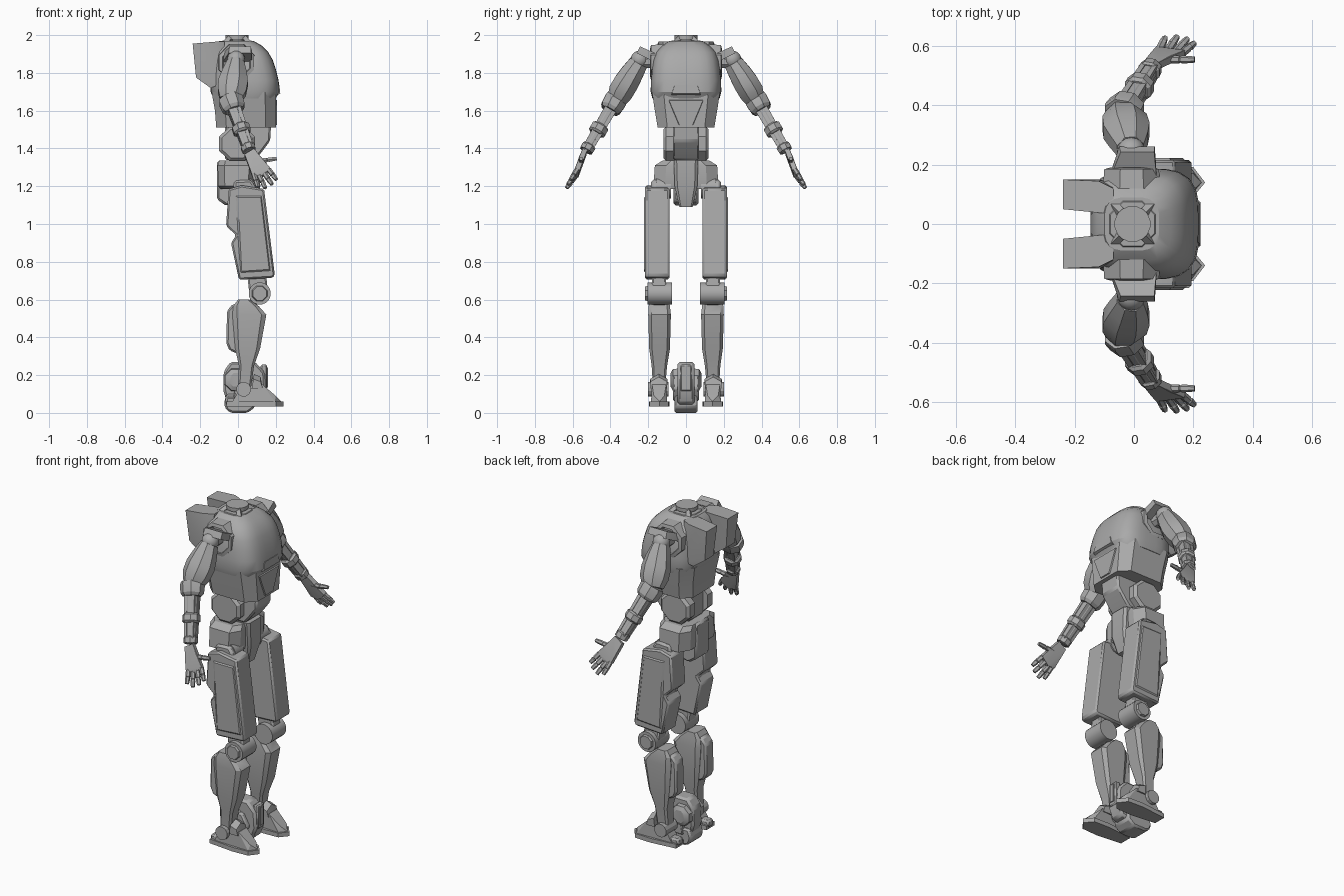
import bpy, bmesh, math
from mathutils import Vector as V

grey = bpy.data.materials.new("armour grey")
grey.diffuse_color = (0.4, 0.4, 0.4, 1)


def finish(name, bm, mirror=False, bevel=0):
    bmesh.ops.recalc_face_normals(bm, faces=bm.faces)
    me = bpy.data.meshes.new(name)
    bm.to_mesh(me)
    bm.free()
    me.materials.append(grey)
    ob = bpy.data.objects.new(name, me)
    bpy.context.collection.objects.link(ob)
    if bevel:
        b = ob.modifiers.new("bevel", 'BEVEL')
        b.width, b.segments, b.limit_method = bevel, 1, 'ANGLE'
    if mirror:
        m = ob.modifiers.new("mirror", 'MIRROR')
        m.use_axis = (False, True, False)
        m.use_mirror_merge = False
    return ob


def hull(name, pts, mirror=True, bevel=0):
    bm = bmesh.new()
    for p in pts:
        bm.verts.new(p)
    bmesh.ops.convex_hull(bm, input=bm.verts[:])
    bmesh.ops.dissolve_limit(bm, angle_limit=0.02, verts=bm.verts[:], edges=bm.edges[:])
    return finish(name, bm, mirror, bevel)


def skin(name, rings, mirror=False, bevel=0):
    bm = bmesh.new()
    vs = [[bm.verts.new(p) for p in r] for r in rings]
    n = len(vs[0])
    for a, b in zip(vs, vs[1:]):
        for i in range(n):
            bm.faces.new((a[i], a[(i + 1) % n], b[(i + 1) % n], b[i]))
    bm.faces.new(vs[0])
    bm.faces.new(vs[-1])
    return finish(name, bm, mirror, bevel)


def loft(name, secs, mirror=False, n=8, power=3.5, cut=0.25):
    """Sections (z, x0, x1, y0, y1): cut-corner boxes, or rounded boxes when n > 8."""
    rings = []
    for z, x0, x1, y0, y1 in secs:
        cx, cy, a, b = (x0 + x1) / 2, (y0 + y1) / 2, (x1 - x0) / 2, (y1 - y0) / 2
        if n == 8:
            k = 1 - 2 * cut
            uv = [(1, -k), (1, k), (k, 1), (-k, 1), (-1, k), (-1, -k), (-k, -1), (k, -1)]
        else:
            uv = []
            for i in range(n):
                c, s = math.cos(math.tau * i / n), math.sin(math.tau * i / n)
                r = (abs(c) ** power + abs(s) ** power) ** (-1 / power)
                uv.append((c * r, s * r))
        rings.append([(cx + u * a, cy + v * b, z) for u, v in uv])
    return skin(name, rings, mirror)


def tube(name, stations, mirror=True, n=8):
    """Stations (point, half width, half depth) along one axis."""
    d = (V(stations[-1][0]) - V(stations[0][0])).normalized()
    ref = V((1, 0, 0)) if abs(d.x) < 0.9 else V((0, 0, 1))
    u = (ref - d * ref.dot(d)).normalized()
    v = d.cross(u)
    k = 1 / math.cos(math.pi / n)
    return skin(name, [[V(p) + u * (a * k * math.cos((i + .5) * math.tau / n))
                        + v * (b * k * math.sin((i + .5) * math.tau / n)) for i in range(n)]
                       for p, a, b in stations], mirror)


def prism(name, xz, y0, y1, mirror=True, bevel=0):
    return skin(name, [[(x, y, z) for x, z in xz] for y in (y0, y1)], mirror, bevel)


def box(x0, x1, y0, y1, z0, z1):
    return [(x, y, z) for x in (x0, x1) for y in (y0, y1) for z in (z0, z1)]


# Chest shell and lower torso
loft("chest_shell", [(z, a, b, -h, h) for z, a, b, h in (
    (1.665, -.13, .20, .178), (1.70, -.145, .22, .187), (1.76, -.147, .215, .186),
    (1.82, -.147, .20, .18), (1.87, -.146, .183, .172), (1.91, -.14, .16, .158),
    (1.945, -.125, .125, .125), (1.968, -.10, .085, .09))], n=32)
loft("lower_torso", [(1.51, -.115, .2, -.15, .15), (1.60, -.122, .2, -.165, .165),
                     (1.70, -.14, .2, -.18, .18)], cut=.17)
hull("belly_plate", [(x, s * y, z) for s in (1, -1) for x, y, z in (
    (.19, .04, 1.52), (.19, .095, 1.66), (.207, .035, 1.525), (.207, .09, 1.655))], False)
hull("chest_ridge", [(x, s * y, z) for s in (1, -1) for x, y, z in (
    (.2, .08, 1.68), (.2, .06, 1.74), (.224, .075, 1.69), (.219, .06, 1.735))], False)
# Back thrusters
hull("back_fin", [(x, y, z) for x, z, ya, yb in (
    (-.24, 1.955, .05, .15), (-.222, 1.775, .06, .14), (-.145, 1.72, .06, .14),
    (-.07, 1.967, .035, .12), (-.12, 1.965, .038, .145), (-.09, 1.74, .06, .15)) for y in (ya, yb)])
# Neck
tube("neck_collar", [((-.005, 0, 1.94), .1, .1), ((-.005, 0, 1.972), .075, .075)], False)
tube("neck", [((-.005, 0, 1.95), .045, .045), ((-.005, 0, 1.985), .035, .035)], False, 16)
tube("neck_disc", [((-.005, 0, 1.978), .06, .06), ((-.005, 0, 2.0), .06, .06)], False, 16)
for i, sx in enumerate((1, -1)):
    tube(f"neck_strut_{i}", [((-.005 + sx * .035, .035, 1.985), .012, .012),
                             ((-.005 + sx * .064, .064, 1.955), .012, .012)], True, 4)

# Shoulder: socket, top plate, ball
skin("shoulder_socket", [[(-.008 + r * math.cos((i + .5) * math.pi / 4), y,
                           1.855 + r * math.sin((i + .5) * math.pi / 4)) for i in range(8)]
                         for r, y in ((.105, .12), (.1, .185), (.08, .19), (.07, .165))], True)
hull("shoulder_plate", [(-.095, .12, 1.885), (.08, .12, 1.885), (-.09, .14, 1.845), (.075, .14, 1.845),
                        (-.045, .243, 1.94), (.068, .243, 1.94), (-.05, .262, 1.905), (.07, .262, 1.905)])
bm = bmesh.new()
bmesh.ops.create_uvsphere(bm, u_segments=16, v_segments=10, radius=.048)
bmesh.ops.translate(bm, verts=bm.verts, vec=(-.01, .245, 1.87))
finish("shoulder_ball", bm, True)
tube("shoulder_axle", [((-.01, .15, 1.86), .035, .035), ((-.01, .25, 1.86), .035, .035)])

# Arm: upper arm, elbow, ribbed forearm, wrist
tube("upper_arm", [((-.012, .25, 1.855), .045, .05), ((-.018, .285, 1.80), .065, .06),
                   ((-.025, .315, 1.75), .078, .066), ((-.032, .345, 1.70), .075, .066),
                   ((-.04, .368, 1.655), .055, .052)])
E, W = V((-.04, .37, 1.66)), V((.06, .53, 1.385))


def arm(t):
    return E.lerp(W, t)


tube("elbow_cuff", [(arm(-.02), .058, .058), (arm(.03), .064, .06), (arm(.17), .06, .056),
                    (arm(.22), .048, .045)])
tube("forearm", [(arm(.1), .034, .034), (arm(1), .026, .026)], n=12)
tube("forearm_ring", [(arm(.5), .036, .036), (arm(.53), .046, .046), (arm(.63), .046, .046),
                      (arm(.66), .036, .036)])
tube("wrist_ring", [(arm(.88), .03, .03), (arm(.9), .037, .037), (arm(.99), .035, .035)])
axis = (W - E).normalized()
side = (V((1, 0, 0)) - axis * axis.x).normalized()
for i in range(4):
    a = (i + .5) * math.pi / 2
    off = (side * math.cos(a) + axis.cross(side) * math.sin(a)) * .033
    tube(f"forearm_rib_{i}", [(arm(.18) + off, .01, .01), (arm(.92) + off * .85, .008, .008)], n=4)

# Hand
nrm = V((0, .9, .4)) * .013
hull("palm", [V(p) + nrm * s for s in (1, -1) for p in (
    (.035, .54, 1.365), (.085, .535, 1.395), (.12, .555, 1.35), (.172, .575, 1.29),
    (.125, .582, 1.25), (.075, .588, 1.255), (.055, .565, 1.31))])
fingers = (((.085, .586, 1.262), (.105, .628, 1.197)), ((.112, .582, 1.258), (.145, .632, 1.19)),
           ((.14, .58, 1.268), (.18, .625, 1.21)), ((.163, .577, 1.288), (.203, .61, 1.235)),
           ((.1, .555, 1.332), (.205, .555, 1.346)))
for i, (a, b) in enumerate(fingers):
    a, b = V(a), V(b)
    tube(f"finger_{i}", [(a, .012, .012), (a.lerp(b, .5), .012, .012), (a.lerp(b, .53), .009, .009),
                         (a.lerp(b, .6), .012, .012), (b, .009, .009)], n=6)

# Waist
tube("waist_drum", [((-.005, .06, 1.425), .095, .09), ((-.005, .105, 1.425), .095, .09),
                    ((-.005, .12, 1.425), .08, .075)])
prism("waist_core", [(-.07, 1.34), (.09, 1.34), (.125, 1.38), (.17, 1.44), (.175, 1.52), (-.07, 1.52)],
      -.07, .07, False, .01)
# Pelvis
loft("pelvis", [(1.185, -.09, .085, -.12, .12), (1.2, -.105, .09, -.172, .172),
                (1.31, -.108, .095, -.165, .165), (1.335, -.1, .085, -.125, .125)], cut=.18)
loft("groin_guard", [(1.09, .04, .09, -.035, .035), (1.2, .02, .118, -.06, .06),
                     (1.34, .01, .115, -.065, .065)], cut=.12)
prism("tail_guard", [(-.112, 1.335), (-.112, 1.13), (-.06, 1.095), (.05, 1.12), (.05, 1.335)],
      -.065, .065, False, .012)
tube("hip_joint", [((.04, .08, 1.19), .055, .055), ((.04, .16, 1.19), .055, .055)], n=16)

# Thigh
prism("thigh", [(-.05, 1.185), (.02, 1.205), (.138, 1.185), (.195, .73), (.185, .715), (.005, .705),
                (-.037, .90), (-.01, .94), (-.063, .99)], .088, .216, True, .018)
prism("thigh_top", [(-.03, 1.15), (-.02, 1.23), (.07, 1.235), (.12, 1.15)], .105, .185, True, .012)
hull("thigh_side_plate", [(0, .222, 1.14), (.12, .222, 1.14), (.165, .222, .76), (.02, .222, .75),
                          (-.03, .205, 1.16), (.13, .205, 1.16), (.182, .205, .74), (.005, .205, .73)])
# Knee
prism("knee_link", [(.05, .72), (.15, .72), (.16, .63), (.12, .58), (.07, .56), (.06, .63)], .105, .18, True, .008)
tube("knee_drum", [((.115, .075, .632), .058, .058), ((.115, .205, .632), .058, .058)], n=16)
tube("knee_cap", [((.115, .2, .632), .042, .042), ((.115, .217, .632), .036, .036)], n=8)
# Shin and calf
loft("shin", [(.14, .0, .07, .11, .175), (.25, .005, .085, .1, .182), (.34, -.015, .117, .085, .195),
              (.52, -.03, .15, .08, .2), (.565, -.025, .11, .085, .198), (.6, .0, .06, .09, .19)],
     True, cut=.14)
prism("calf_plate", [(-.03, .575), (-.058, .54), (-.062, .37), (-.045, .33), (.01, .31), (.01, .575)],
      .1, .18, True, .01)
# Ankle and foot
tube("ankle_pin", [((.03, .092, .125), .038, .038), ((.03, .2, .125), .038, .038)], n=12)
sole = [(-.06, .105), (-.06, .18), (.1, .197), (.2, .192), (.24, .14), (.2, .092), (.1, .088)]
hull("sole", [(x, y, z) for x, y in sole for z in (.035, .06)])
hull("foot_upper", [(-.03, .11, .06), (-.03, .178, .06), (.195, .1, .06), (.195, .185, .06), (.228, .14, .06),
                    (.2, .115, .09), (.2, .17, .09), (.13, .105, .15), (.13, .18, .15),
                    (.0, .11, .11), (.0, .178, .11)])
hull("ankle_guard", [(.075, .1, .13), (.13, .1, .13), (.075, .188, .13), (.13, .188, .13), (.08, .098, .18),
                     (.08, .19, .18), (.12, .1, .165), (.12, .188, .165), (.085, .144, .205), (.12, .144, .19)])
hull("heel", box(-.065, .0, .115, .17, .04, .085), bevel=.01)

# Detached head resting between the feet
prism("head", [(-.04, .27), (.09, .27), (.142, .215), (.148, .12), (.12, .05), (.03, .03), (-.06, .06),
               (-.078, .12), (-.075, .22)], -.045, .045, False, .012)
tube("head_ear", [((-.01, .04, .175), .062, .06), ((-.01, .07, .175), .058, .056),
                  ((-.01, .082, .175), .035, .035)])
prism("head_cheek", [(.0, .2), (.07, .2), (.11, .13), (.07, .06), (-.03, .06)], .03, .068, True, .008)
hull("visor_frame", box(.12, .153, -.03, .03, .115, .255), False, .006)
hull("visor", box(.14, .158, -.014, .014, .135, .24), False)
prism("head_neck", [(-.06, .1), (-.075, .05), (-.06, .012), (-.03, .0), (.05, .0), (.09, .03), (.09, .1)],
      -.062, .062, False, .01)

# Smooth the curved parts, keep hard edges
bpy.ops.object.select_all(action='SELECT')
bpy.context.view_layer.objects.active = bpy.data.objects["chest_shell"]
bpy.ops.object.shade_smooth_by_angle(angle=math.radians(28))
